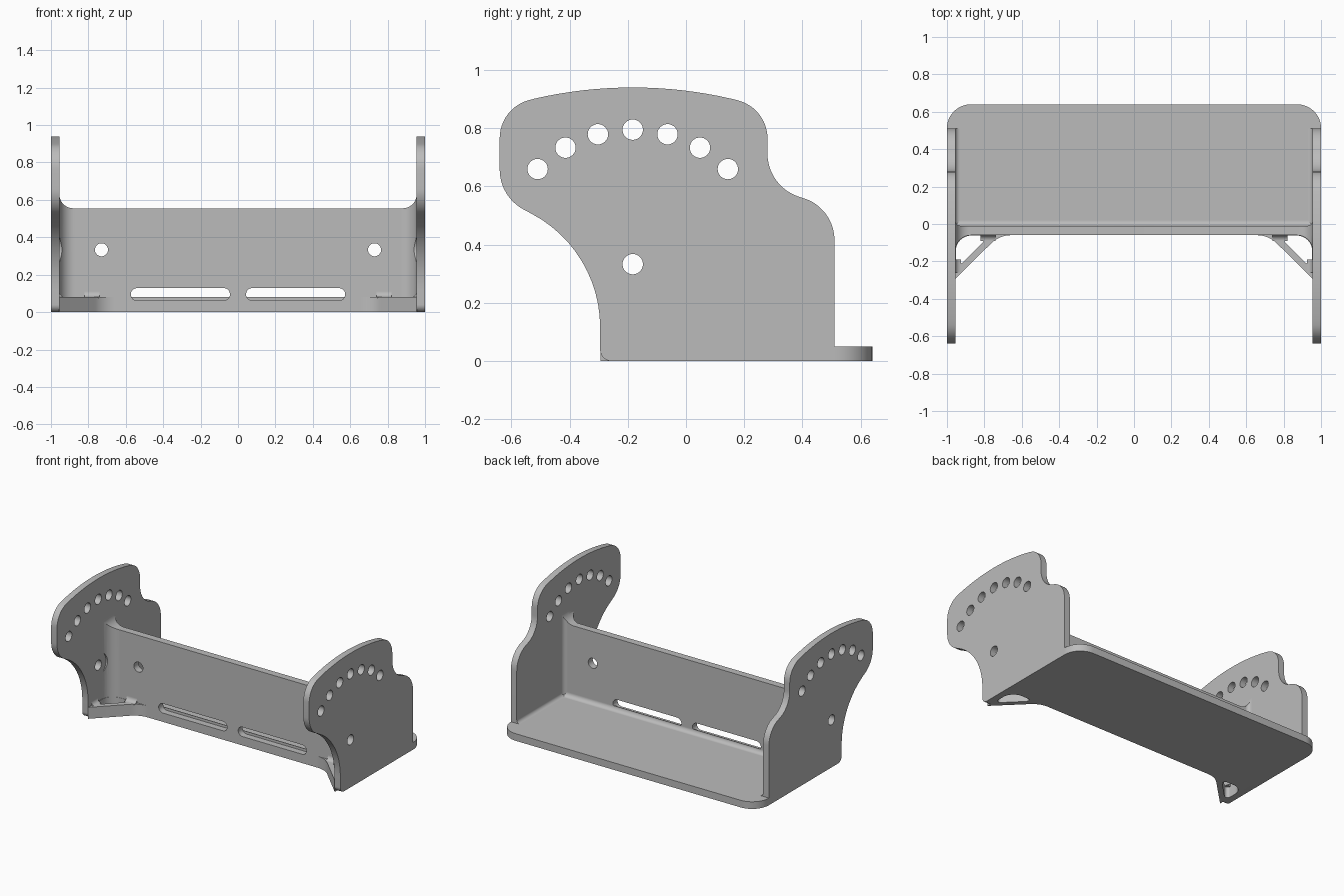
import bpy, bmesh, math
from mathutils import Vector

cube = bpy.data.objects.get("Cube")
if cube:
    bpy.data.objects.remove(cube)

grey = bpy.data.materials.new("plain grey")
grey.use_nodes = True
grey.diffuse_color = (0.5, 0.5, 0.5, 1)
grey.node_tree.nodes["Principled BSDF"].inputs["Base Color"].default_value = grey.diffuse_color


def rounded(corners, steps=12):
    """Closed outline; a third value on a corner is its radius."""
    out = []
    for i, c in enumerate(corners):
        p = Vector(c[:2])
        if len(c) == 2:
            out.append(p)
            continue
        a = (Vector(corners[i - 1][:2]) - p).normalized()
        b = (Vector(corners[(i + 1) % len(corners)][:2]) - p).normalized()
        theta = a.angle(b)
        t = c[2] / math.tan(theta / 2)
        centre = p + (a + b).normalized() * c[2] / math.sin(theta / 2)
        s, e, phi = p + a * t - centre, p + b * t - centre, math.pi - theta
        for k in range(steps + 1):
            f = k / steps
            out.append(centre + (s * math.sin((1 - f) * phi) + e * math.sin(f * phi)) / math.sin(phi))
    return out


def slot(u, v, r, half=0.0, steps=16):
    """Circle, or a long slot when half is set."""
    pts = []
    for side, start in ((1, -math.pi / 2), (-1, math.pi / 2)):
        for k in range(steps + 1):
            a = start + math.pi * k / steps
            pts.append(Vector((u + side * half + r * math.cos(a), v + r * math.sin(a))))
    return pts


def fillet(u, v, r, su, sv):
    """Concave corner filler opening towards (su, sv)."""
    e = 0.004
    return rounded([(u - su * e, v - sv * e), (u - su * e, v + sv * r), (u, v + sv * r),
                    (u, v, r * 0.98), (u + su * r, v), (u + su * r, v - sv * e)])


def prism(name, loops, low, high, axis, mirror=False, cut=()):
    """Fill the loops (inner loops are holes) and extrude along an axis."""
    cu = bpy.data.curves.new(name, "CURVE")
    cu.dimensions, cu.fill_mode, cu.extrude = "2D", "BOTH", (high - low) / 2
    for loop in loops:
        sp = cu.splines.new("POLY")
        sp.points.add(len(loop) - 1)
        for pt, p in zip(sp.points, loop):
            pt.co = (p[0], p[1], 0, 1)
        sp.use_cyclic_u = True
    ob = bpy.data.objects.new(name, cu)
    bpy.context.collection.objects.link(ob)
    bpy.ops.object.select_all(action="DESELECT")
    ob.select_set(True)
    bpy.context.view_layer.objects.active = ob
    bpy.ops.object.convert(target="MESH")
    ob = bpy.context.view_layer.objects.active
    bm = bmesh.new()
    bm.from_mesh(ob.data)
    bmesh.ops.remove_doubles(bm, verts=bm.verts, dist=0.0001)
    for v in bm.verts:
        a, b, w = v.co.x, v.co.y, v.co.z + (low + high) / 2
        v.co = {"x": (w, a, b), "y": (a, w, b), "z": (a, b, w)}[axis]
    bmesh.ops.recalc_face_normals(bm, faces=bm.faces)
    bm.to_mesh(ob.data)
    bm.free()
    ob.data.materials.clear()
    ob.data.materials.append(grey)
    for cutter, op in cut:
        mod = ob.modifiers.new("cut", "BOOLEAN")
        mod.object, mod.operation, mod.solver = cutter, op, "EXACT"
        bpy.ops.object.modifier_apply(modifier=mod.name)
    bpy.ops.object.shade_smooth_by_angle(angle=math.radians(30))
    if mirror:
        ob.modifiers.new("mirror", "MIRROR")
    return ob


IN, FRONT, BACK, FLOOR = 0.955, -0.06, -0.01, 0.05
PY, PZ = -0.183, 0.333

# side plates with pivot hole and an arc of index holes
top_arc = [(PY + 1.5 * math.sin(a), -0.56 + 1.5 * math.cos(a))
           for a in [math.radians(13 - 26 * k / 16) for k in range(17)]]
side = rounded([(-0.295, 0, 0.04), (0.51, 0), (0.51, 0.525, 0.15), (0.28, 0.6, 0.155),
                (0.28, 0.87, 0.135)] + top_arc +
               [(-0.64, 0.87, 0.135), (-0.64, 0.565, 0.155), (-0.295, 0.38, 0.44)])
holes = [slot(PY, PZ, 0.035)]
for k in range(7):
    a = math.radians(45 + 15 * k)
    holes.append(slot(PY + 0.462 * math.cos(a), PZ + 0.462 * math.sin(a), 0.035))
prism("side_plate", [side] + holes, IN, 1.0, "x", mirror=True)

# floor plate with rounded rear corners
half = [(IN, FRONT), (IN, 0.51), (1, 0.51), (1, 0.64, 0.128)]
prism("floor_plate", [rounded(half + [(-c[0],) + c[1:] for c in reversed(half)])], 0, FLOOR, "z")

# upright wall with two slots and two round holes
half = [(0.958, FLOOR), (0.958, 0.63), (IN, 0.63), (IN, 0.555, 0.074)]
wall = rounded(half + [(-c[0],) + c[1:] for c in reversed(half)])
slots = [slot(s * 0.308, 0.095, 0.033, 0.232) for s in (-1, 1)]
prism("upright_wall", [wall] + slots + [slot(s * 0.73, PZ, 0.035) for s in (-1, 1)],
      FRONT, BACK, "y")

# temporary shapes for trimming the corner blends
trim = prism("wall_trim", [wall], -0.4, 0.3, "y")
slot_cutter = prism("slot_cutter", slots, -0.2, 0.2, "y")
pivot_cutter = prism("pivot_cutter", [slot(PY, PZ, 0.085)], 0.7, 1.2, "x")

# blends between wall, sides and floor
prism("front_corner_blend", [fillet(IN, FRONT, 0.085, -1, -1)], 0.04, 0.7, "z", True,
      [(trim, "INTERSECT"), (pivot_cutter, "DIFFERENCE")])
prism("rear_corner_blend", [fillet(IN, BACK, 0.03, -1, 1)], 0.04, 0.7, "z", True,
      [(trim, "INTERSECT")])
prism("floor_wall_blend", [fillet(BACK, FLOOR, 0.03, 1, 1)], -IN, IN, "x",
      cut=[(slot_cutter, "DIFFERENCE")])
prism("floor_side_blend", [fillet(IN, FLOOR, 0.025, -1, 1)], BACK, 0.51, "y", True)

# diagonal corner braces with a triangular opening
brace = rounded([(0.957, -0.058), (0.957, -0.294), (IN, -0.294), (0.72, FRONT, 0.15),
                 (0.62, FRONT), (0.62, -0.058)])
opening = rounded([(0.953, -0.062, 0.083), (0.953, -0.242, 0.02), (0.773, -0.062, 0.02)])
prism("corner_brace", [brace, opening], 0, 0.08, "z", True)
prism("brace_wall_blend", [fillet(FRONT, 0.08, 0.03, -1, 1)], 0.74, 0.82, "x", True)
prism("brace_side_blend", [fillet(IN, 0.08, 0.03, -1, 1)], -0.26, -0.19, "y", True)

for helper in (trim, slot_cutter, pivot_cutter):
    bpy.data.objects.remove(helper)
